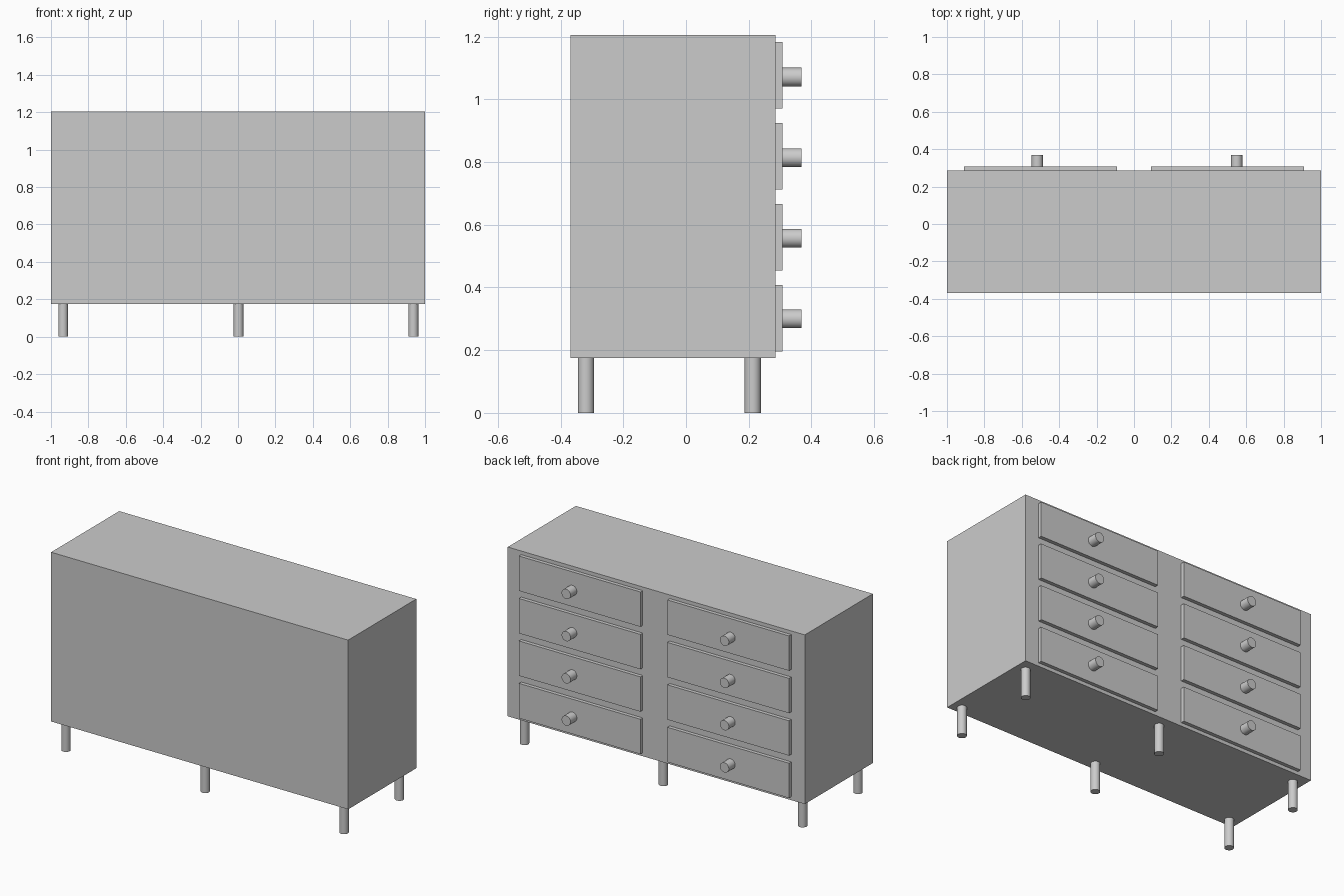
import bpy
import math

if "Cube" in bpy.data.objects:
    bpy.data.objects.remove(bpy.data.objects["Cube"])


def box(name, lo, hi):
    """Axis-aligned box between two corners."""
    bpy.ops.mesh.primitive_cube_add(size=1, location=[(a + b) / 2 for a, b in zip(lo, hi)])
    ob = bpy.context.object
    ob.name = name
    ob.scale = [b - a for a, b in zip(lo, hi)]
    bpy.ops.object.transform_apply(location=False, rotation=False, scale=True)
    return ob


def cylinder(name, radius, depth, center, rotation=(0, 0, 0)):
    bpy.ops.mesh.primitive_cylinder_add(vertices=32, radius=radius, depth=depth,
                                        location=center, rotation=rotation)
    ob = bpy.context.object
    ob.name = name
    bpy.ops.object.shade_smooth_by_angle()
    return ob


BOTTOM, TOP = 0.175, 1.205
FACE = 0.286          # plane the drawer fronts sit on
DRAWER_Y = 0.308      # outer face of the drawers
KNOB_Y = 0.369        # end of the knobs

# Cabinet body
box("cabinet_body", (-1, -0.369, BOTTOM), (1, FACE, TOP))

# Two columns of four drawers, each with a knob
for side, x, knob_x in (("left", 0.5, 0.549), ("right", -0.5, -0.517)):
    for row in range(4):
        z = 0.302 + row * 0.2583
        box(f"{side}_drawer_{row + 1}",
            (x - 0.409, FACE, z - 0.106), (x + 0.409, DRAWER_Y, z + 0.106))
        cylinder(f"{side}_knob_{row + 1}", 0.03, KNOB_Y - DRAWER_Y,
                 (knob_x, (KNOB_Y + DRAWER_Y) / 2, 0.3 + row * 0.257),
                 (math.pi / 2, 0, 0))

# Six round legs in two rows
for row, y in (("front", -0.319), ("back", 0.213)):
    for place, x in (("left", -0.935), ("middle", 0.003), ("right", 0.938)):
        cylinder(f"{row}_{place}_leg", 0.026, BOTTOM, (x, y, BOTTOM / 2))
